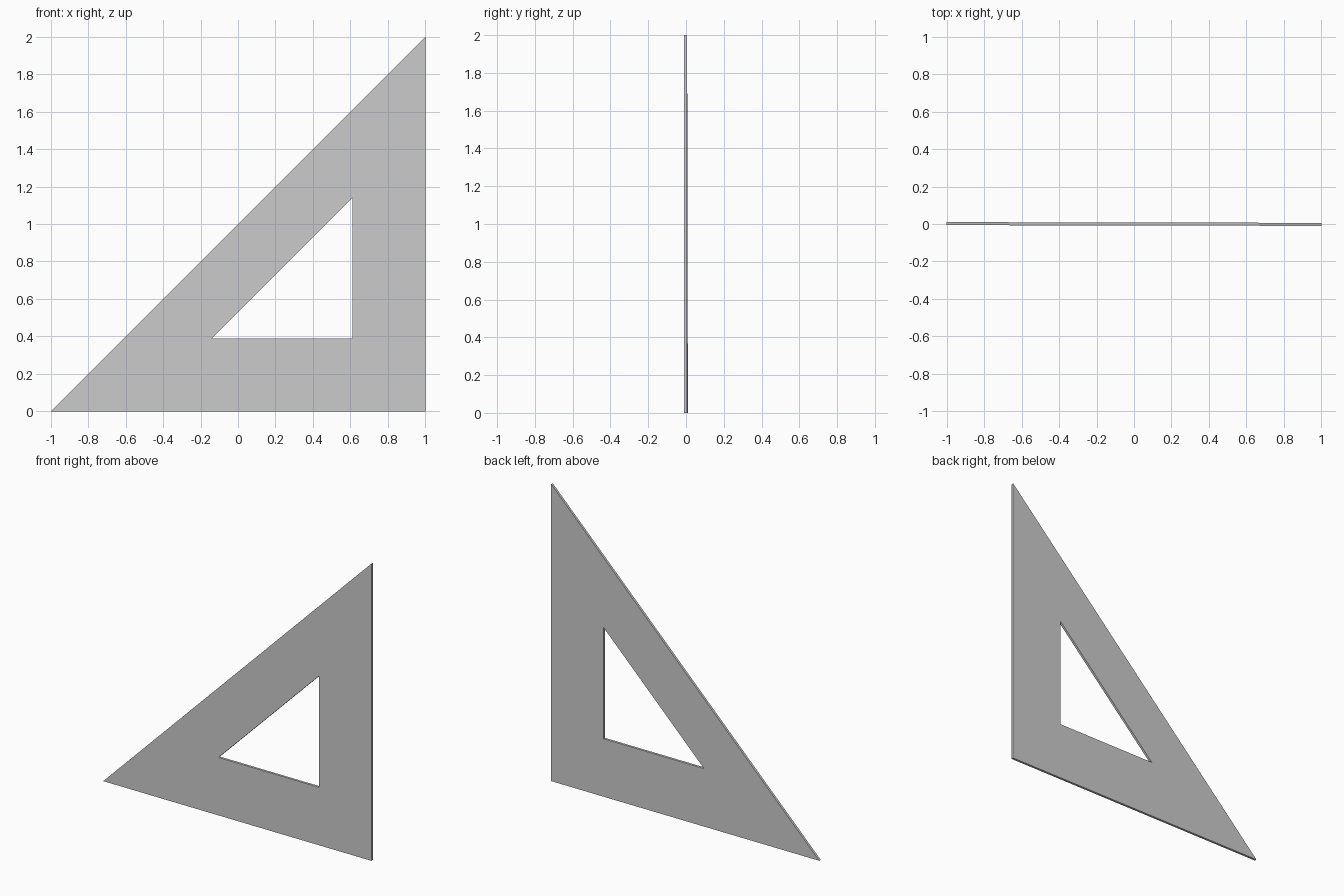
import bpy
import bmesh

if "Cube" in bpy.data.objects:
    bpy.data.objects.remove(bpy.data.objects["Cube"])

T = 0.016  # board thickness
OUTER = [(-1.0, 0.0), (1.0, 0.0), (1.0, 2.0)]
INNER = [(-0.14, 0.39), (0.61, 0.39), (0.61, 1.14)]
NAMES = ["bottom_board", "upright_board", "sloping_board"]


def board(name, profile):
    """Flat mitred board from an x-z outline, leaning very slightly in y."""
    bm = bmesh.new()
    face = bm.faces.new([bm.verts.new((x, -T / 2 - 0.002 * x, z)) for x, z in profile])
    ext = bmesh.ops.extrude_face_region(bm, geom=[face])
    verts = [v for v in ext["geom"] if isinstance(v, bmesh.types.BMVert)]
    bmesh.ops.translate(bm, vec=(0, T, 0), verts=verts)
    bmesh.ops.recalc_face_normals(bm, faces=bm.faces)
    mesh = bpy.data.meshes.new(name)
    bm.to_mesh(mesh)
    bm.free()
    bpy.context.collection.objects.link(bpy.data.objects.new(name, mesh))


# Three boards meeting at mitred corners
for i, name in enumerate(NAMES):
    j = (i + 1) % 3
    board(name, [OUTER[i], OUTER[j], INNER[j], INNER[i]])
